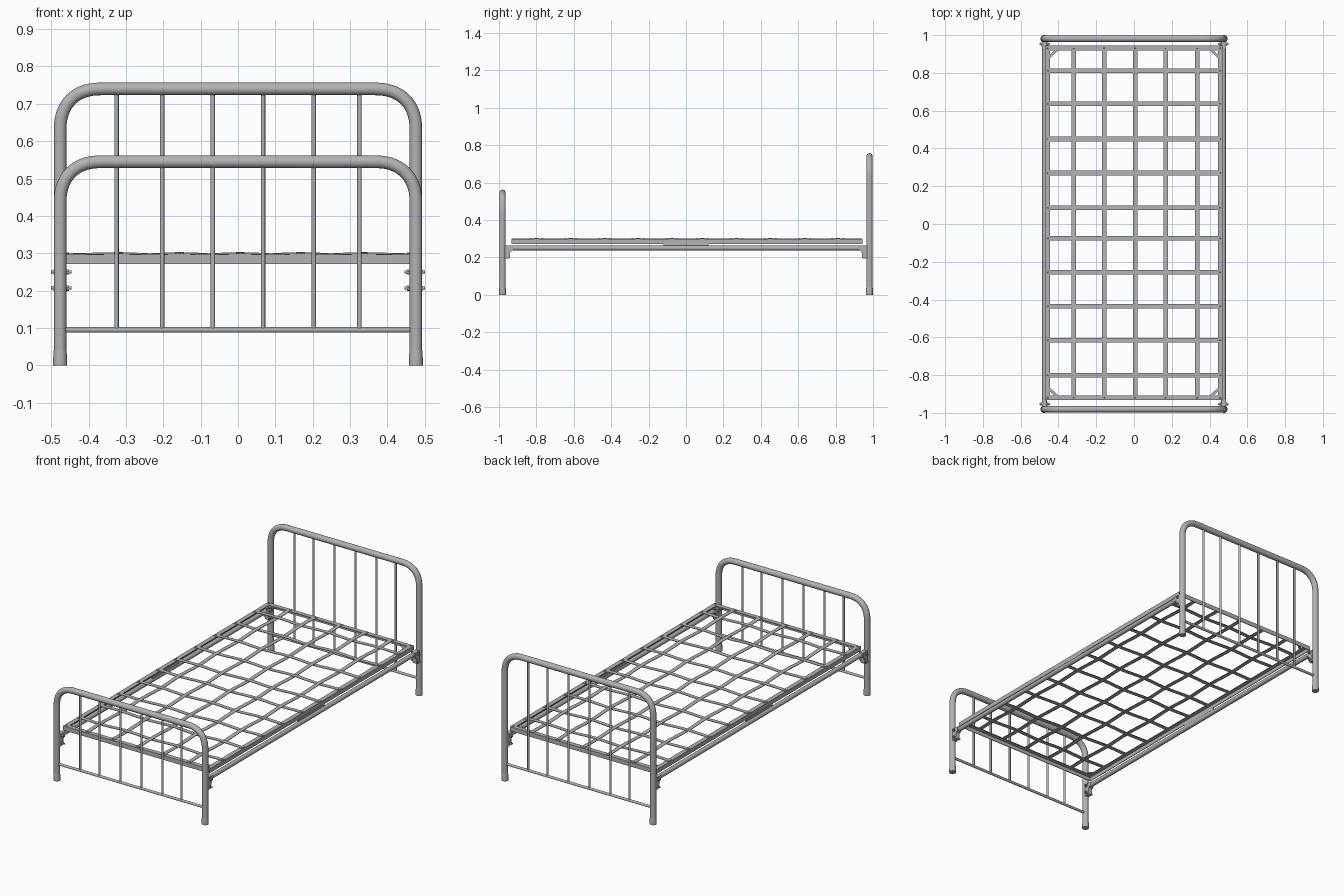
import bpy, math
from mathutils import Vector

cube = bpy.data.objects.get("Cube")
if cube:
    bpy.data.objects.remove(cube, do_unlink=True)

steel = bpy.data.materials.new("painted grey steel")
steel.use_nodes = True
GREY = (0.45, 0.45, 0.45, 1)
steel.diffuse_color = GREY
steel.node_tree.nodes["Principled BSDF"].inputs["Base Color"].default_value = GREY


def mesh_object(name, verts, faces, smooth=False):
    mesh = bpy.data.meshes.new(name)
    mesh.from_pydata(verts, [], faces)
    mesh.materials.append(steel)
    ob = bpy.data.objects.new(name, mesh)
    bpy.context.collection.objects.link(ob)
    if smooth:
        bpy.ops.object.select_all(action='DESELECT')
        ob.select_set(True)
        bpy.context.view_layer.objects.active = ob
        bpy.ops.object.shade_smooth_by_angle(angle=math.radians(40))
    return ob


def tube(name, path, radius, sides=16):
    """Sweep a round section along a path; radius may be a list per point."""
    pts = [Vector(p) for p in path]
    radii = radius if isinstance(radius, list) else [radius] * len(pts)
    first = (pts[1] - pts[0]).normalized()
    normal = first.orthogonal().normalized()
    verts, faces = [], []
    for i, p in enumerate(pts):
        t = (pts[min(i + 1, len(pts) - 1)] - pts[max(i - 1, 0)]).normalized()
        normal = (normal - t * normal.dot(t)).normalized()
        side = t.cross(normal)
        for k in range(sides):
            a = 2 * math.pi * k / sides
            verts.append(p + (normal * math.cos(a) + side * math.sin(a)) * radii[i])
    for i in range(len(pts) - 1):
        for k in range(sides):
            a, b = i * sides + k, i * sides + (k + 1) % sides
            faces.append((a, b, b + sides, a + sides))
    faces.append(tuple(reversed(range(sides))))
    faces.append(tuple(range(len(verts) - sides, len(verts))))
    return mesh_object(name, verts, faces, True)


def strip(name, path, width_dir, width, thick):
    """Flat metal strip, thin in z; width_dir points to the left of the path."""
    w = Vector(width_dir).normalized() * width / 2
    h = Vector((0, 0, thick / 2))
    verts, faces = [], []
    for p in map(Vector, path):
        verts += [p - w - h, p + w - h, p + w + h, p - w + h]
    n = len(path)
    for i in range(n - 1):
        for k in range(4):
            a, b = i * 4 + k, i * 4 + (k + 1) % 4
            faces.append((a, a + 4, b + 4, b))
    faces += [(0, 1, 2, 3), tuple(range(n * 4 - 1, n * 4 - 5, -1))]
    return mesh_object(name, verts, faces)


def box(name, lo, hi):
    x, y, z = [(a + b) / 2 for a, b in zip(lo, hi)]
    return strip(name, [(x, lo[1], z), (x, hi[1], z)], (-1, 0, 0), hi[0] - lo[0], hi[2] - lo[2])


POST_X, END_Y, TUBE_R = 0.476, 0.981, 0.017
SPINDLES = (0.067, 0.203, 0.325)


# Head and foot ends: bent tube, lower bar, spindles, flared feet
def bed_end(name, y, top):
    bend = 0.11
    half = [(POST_X, 0.01)]
    for i in range(15):
        a = math.pi / 2 * i / 14
        c, s = max(math.cos(a), 0) ** 0.87, math.sin(a) ** 0.87
        half.append((POST_X - bend + bend * c, top - bend + bend * s))
    path = [(x, y, z) for x, z in half] + [(-x, y, z) for x, z in reversed(half)]
    tube(name + "_hoop", path, TUBE_R, 20)
    tube(name + "_lower_bar", [(-POST_X, y, 0.095), (POST_X, y, 0.095)], 0.0075, 12)
    for s in (-1, 1):
        for x in SPINDLES:
            tube(name + "_spindle", [(s * x, y, 0.095), (s * x, y, top)], 0.006, 10)
        tube(name + "_foot_sleeve", [(s * POST_X, y, z) for z in (0, 0.012, 0.03, 0.042)],
             [0.019, 0.019, 0.0182, 0.017], 20)


bed_end("headboard", END_Y, 0.74)
bed_end("footboard", -END_Y, 0.545)

# Side rails, joint plates, and angle-iron side frames
FRONT, BACK, TOP, LOW = -0.933, 0.944, 0.297, 0.272
for s in (-1, 1):
    tube("side_rail", [(s * 0.473, -0.965, 0.25), (s * 0.473, 0.965, 0.25)], 0.013)
    xs = sorted((s * 0.444, s * 0.47))
    box("frame_side_flange", (xs[0], FRONT, TOP - 0.004), (xs[1], BACK, TOP))
    xs = sorted((s * 0.466, s * 0.47))
    box("frame_side_web", (xs[0], FRONT, LOW), (xs[1], BACK, TOP))
    xs = sorted((s * 0.464, s * 0.472))
    box("rail_joint_plate", (xs[0], -0.12, 0.258), (xs[1], 0.12, 0.275))

# Angle-iron end frames
for e, y in ((-1, FRONT), (1, BACK)):
    ys = sorted((y, y - e * 0.026))
    box("frame_end_flange", (-0.47, ys[0], TOP - 0.004), (0.47, ys[1], TOP))
    ys = sorted((y, y - e * 0.004))
    box("frame_end_web", (-0.47, ys[0], LOW), (0.47, ys[1], TOP))

# Woven slats: each strip passes alternately over and under its neighbours
LONG_X = [-0.32, -0.157, 0.006, 0.167, 0.334]
CROSS_Y = [-0.8, -0.615, -0.435, -0.255, -0.075, 0.086, 0.27, 0.45, 0.636, 0.811]
MID = 0.2985


def weave(crossings, start, end, phase):
    """Positions and heights along a strip, smoothed between crossings."""
    keys = [(start, MID)]
    keys += [(c, MID + 0.003 * (-1) ** (i + phase)) for i, c in enumerate(crossings)]
    keys.append((end, MID))
    out = []
    for (p, z), (q, w) in zip(keys, keys[1:]):
        for k in range(6):
            f = k / 6
            out.append((p + (q - p) * f, z + (w - z) * f * f * (3 - 2 * f)))
    return out + [keys[-1]]


for i, x in enumerate(LONG_X):
    path = [(x, y, z) for y, z in weave(CROSS_Y, FRONT + 0.004, BACK - 0.004, i)]
    strip("long_slat", path, (-1, 0, 0), 0.024, 0.003)
    for y in (FRONT + 0.013, BACK - 0.013):
        tube("slat_rivet", [(x, y, 0.298), (x, y, 0.302)], [0.005, 0.003], 10)
for j, y in enumerate(CROSS_Y):
    path = [(x, y, z) for x, z in weave(LONG_X, -0.466, 0.466, j + 1)]
    strip("cross_slat", path, (0, 1, 0), 0.024, 0.003)
    for s in (-1, 1):
        tube("slat_rivet", [(s * 0.456, y, 0.298), (s * 0.456, y, 0.302)], [0.005, 0.003], 10)

# Corner braces, post brackets and bolts
bracket = [(0.97, 0.263), (0.925, 0.263), (0.925, 0.238), (0.935, 0.234),
           (0.94, 0.225), (0.942, 0.196), (0.97, 0.192)]
n = len(bracket)
for s in (-1, 1):
    for e, y in ((-1, FRONT), (1, BACK)):
        strip("corner_brace", [(s * 0.456, y - e * 0.068, 0.291), (s * 0.402, y - e * 0.016, 0.291)],
              (-e, -s, 0), 0.014, 0.004)
        verts = [(s * x, e * by, z) for x in (0.462, 0.487) for by, z in bracket]
        faces = [tuple(range(n)), tuple(reversed(range(n, 2 * n)))]
        faces += [(k, k + n, (k + 1) % n + n, (k + 1) % n) for k in range(n)]
        plate = mesh_object("post_bracket", verts, faces)
        if s * e < 0:
            plate.data.flip_normals()
        for z in (0.25, 0.207):
            tube("bolt_head", [(s * 0.452, e * 0.953, z), (s * 0.494, e * 0.953, z)], 0.0075, 6)
            tube("bolt_end", [(s * 0.446, e * 0.953, z), (s * 0.501, e * 0.953, z)], 0.004, 10)
        tube("frame_corner_rivet", [(s * 0.456, y - e * 0.013, z) for z in (0.296, 0.301)],
             [0.005, 0.003], 10)
